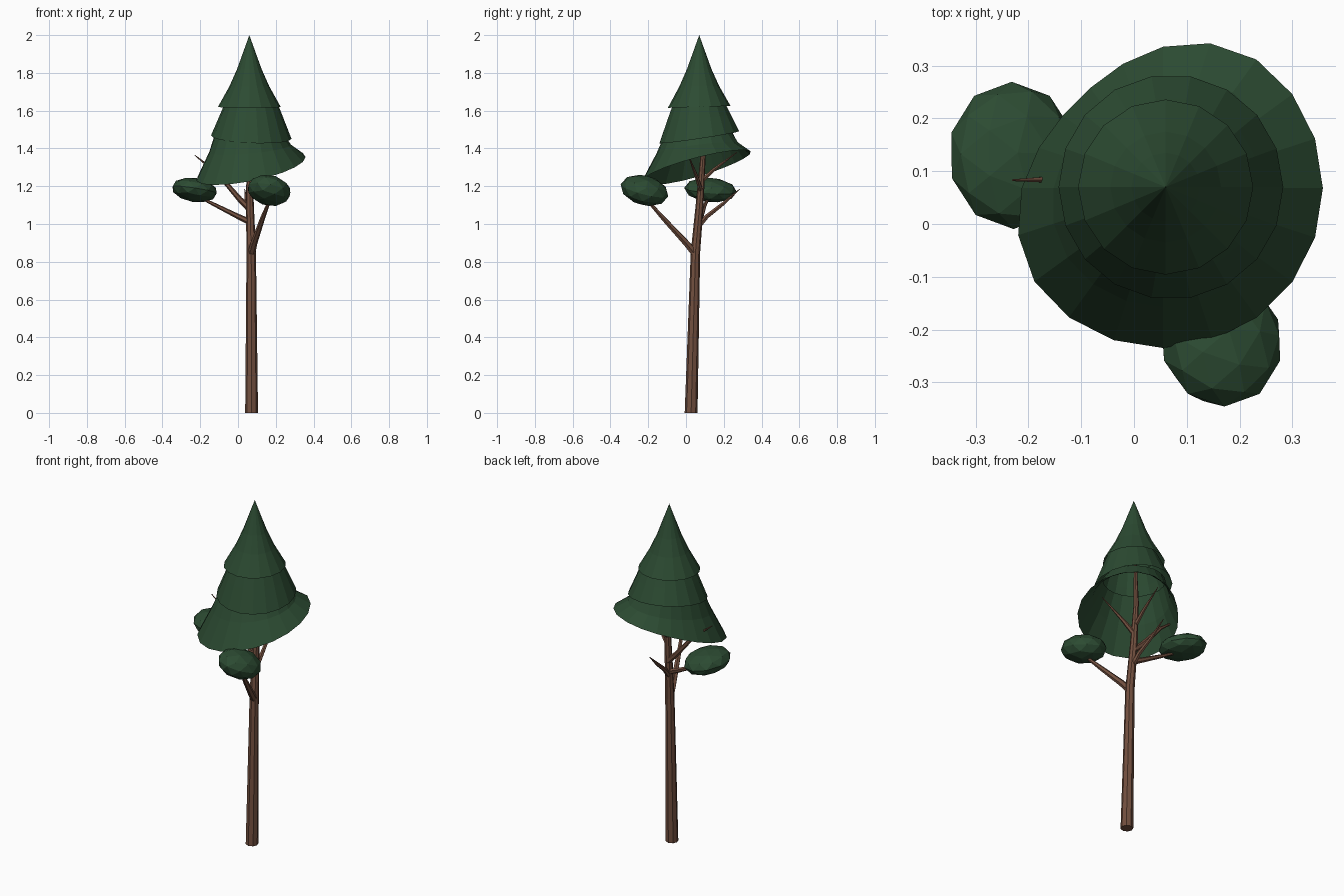
import bpy, bmesh, math
from mathutils import Vector, Matrix, Euler

if "Cube" in bpy.data.objects:
    bpy.data.objects.remove(bpy.data.objects["Cube"])


def material(name, rgb):
    m = bpy.data.materials.new(name)
    m.diffuse_color = (*rgb, 1)
    m.use_nodes = True
    m.node_tree.nodes["Principled BSDF"].inputs["Base Color"].default_value = m.diffuse_color
    return m


BARK = material("bark", (0.17, 0.08, 0.05))
LEAF = material("leaf", (0.025, 0.07, 0.032))


def finish(name, bm, mat):
    bmesh.ops.recalc_face_normals(bm, faces=bm.faces)
    me = bpy.data.meshes.new(name)
    bm.to_mesh(me)
    bm.free()
    me.materials.append(mat)
    ob = bpy.data.objects.new(name, me)
    bpy.context.collection.objects.link(ob)
    return ob


def bridge(bm, a, b):
    n = len(a)
    for i in range(n):
        bm.faces.new((a[i], a[(i + 1) % n], b[(i + 1) % n], b[i]))


def limb(name, path, sides, flat=False):
    """Tapered tube through (x, y, z, radius) points."""
    bm = bmesh.new()
    pts = [Vector(p[:3]) for p in path]
    rings = []
    for i, p in enumerate(pts):
        d = (pts[min(i + 1, len(pts) - 1)] - pts[max(i - 1, 0)]).normalized()
        q = Vector((0, 0, 1)).rotation_difference(Vector((0, 0, 1)) if flat else d)
        rings.append([bm.verts.new(p + q @ Vector((
            path[i][3] * math.cos(k * math.tau / sides),
            path[i][3] * math.sin(k * math.tau / sides), 0))) for k in range(sides)])
    for a, b in zip(rings, rings[1:]):
        bridge(bm, a, b)
    bm.faces.new(rings[0])
    bm.faces.new(rings[-1])
    return finish(name, bm, BARK)


def tier(name, centre, profile, slope, dent=0.0, sides=20, tip=None):
    """Open hollow skirt; tilt and dent grow towards the rim."""
    bm = bmesh.new()
    rings = []
    for j, (r, z) in enumerate(profile):
        t = j / (len(profile) - 1)
        ring = []
        for k in range(sides):
            a = k * math.tau / sides
            rr = r - dent * t * max(0, math.cos(a - math.radians(135))) ** 2
            x, y = rr * math.cos(a), rr * math.sin(a)
            ring.append(bm.verts.new((centre[0] + x, centre[1] + y,
                                      z + t * (slope[0] * x + slope[1] * y))))
        rings.append(ring)
    for a, b in zip(rings, rings[1:]):
        bridge(bm, a, b)
    if tip:
        v = bm.verts.new(tip)
        for k in range(sides):
            bm.faces.new((v, rings[0][k], rings[0][(k + 1) % sides]))
    return finish(name, bm, LEAF)


def clump(name, loc, size, rot):
    bm = bmesh.new()
    bmesh.ops.create_icosphere(bm, subdivisions=2, radius=1)
    bm.transform(Matrix.LocRotScale(Vector(loc), Euler(rot), Vector(size)))
    return finish(name, bm, LEAF)


# Leaning trunk
limb("trunk", [(0.072, 0.027, 0, 0.034), (0.07, 0.05, 0.85, 0.025),
               (0.063, 0.072, 1.1, 0.021), (0.06, 0.09, 1.36, 0.014),
               (0.06, 0.08, 1.7, 0.006)], 8, flat=True)

# Branches
branches = {
    "front_branch": [(0.07, 0.05, 0.84, 0.02), (0.085, 0.0, 0.9, 0.018),
                     (0.13, -0.12, 1.03, 0.013), (0.165, -0.2, 1.12, 0.008)],
    "left_branch": [(0.065, 0.065, 1.01, 0.017), (0.0, 0.08, 1.04, 0.014),
                    (-0.12, 0.1, 1.1, 0.01), (-0.2, 0.12, 1.14, 0.006)],
    "back_branch": [(0.065, 0.06, 0.98, 0.015), (0.06, 0.11, 1.04, 0.013),
                    (0.045, 0.2, 1.11, 0.01), (0.035, 0.285, 1.185, 0.002)],
    "upper_left_branch": [(0.063, 0.075, 1.08, 0.018), (0.01, 0.08, 1.13, 0.015),
                          (-0.11, 0.085, 1.27, 0.01), (-0.23, 0.083, 1.365, 0.002)],
    "upper_right_branch": [(0.06, 0.08, 1.17, 0.014), (0.12, 0.06, 1.24, 0.011),
                           (0.23, 0.01, 1.37, 0.002)],
    "upper_back_branch": [(0.06, 0.085, 1.23, 0.013), (0.06, 0.15, 1.29, 0.01),
                          (0.06, 0.27, 1.38, 0.002)],
}
for name, path in branches.items():
    limb(name, path, 6)

# Three stacked foliage tiers
tier("top_tier", (0.06, 0.07), [(0.065, 1.82), (0.105, 1.73), (0.166, 1.62)],
     (0, 0.03), tip=(0.06, 0.07, 2.0), sides=16)
tier("middle_tier", (0.07, 0.07), [(0.135, 1.65), (0.17, 1.565), (0.213, 1.46)],
     (-0.04, 0.15), sides=18)
tier("bottom_tier", (0.055, 0.068), [(0.165, 1.51), (0.225, 1.40), (0.303, 1.30)],
     (0.18, 0.25), dent=0.07)

# Small leaf clumps on the lower branches
clump("front_clump", (0.165, -0.22, 1.178), (0.118, 0.13, 0.078), (-0.25, 0.2, 0))
clump("left_clump", (-0.23, 0.13, 1.18), (0.123, 0.14, 0.064), (-0.08, 0.15, 0))
